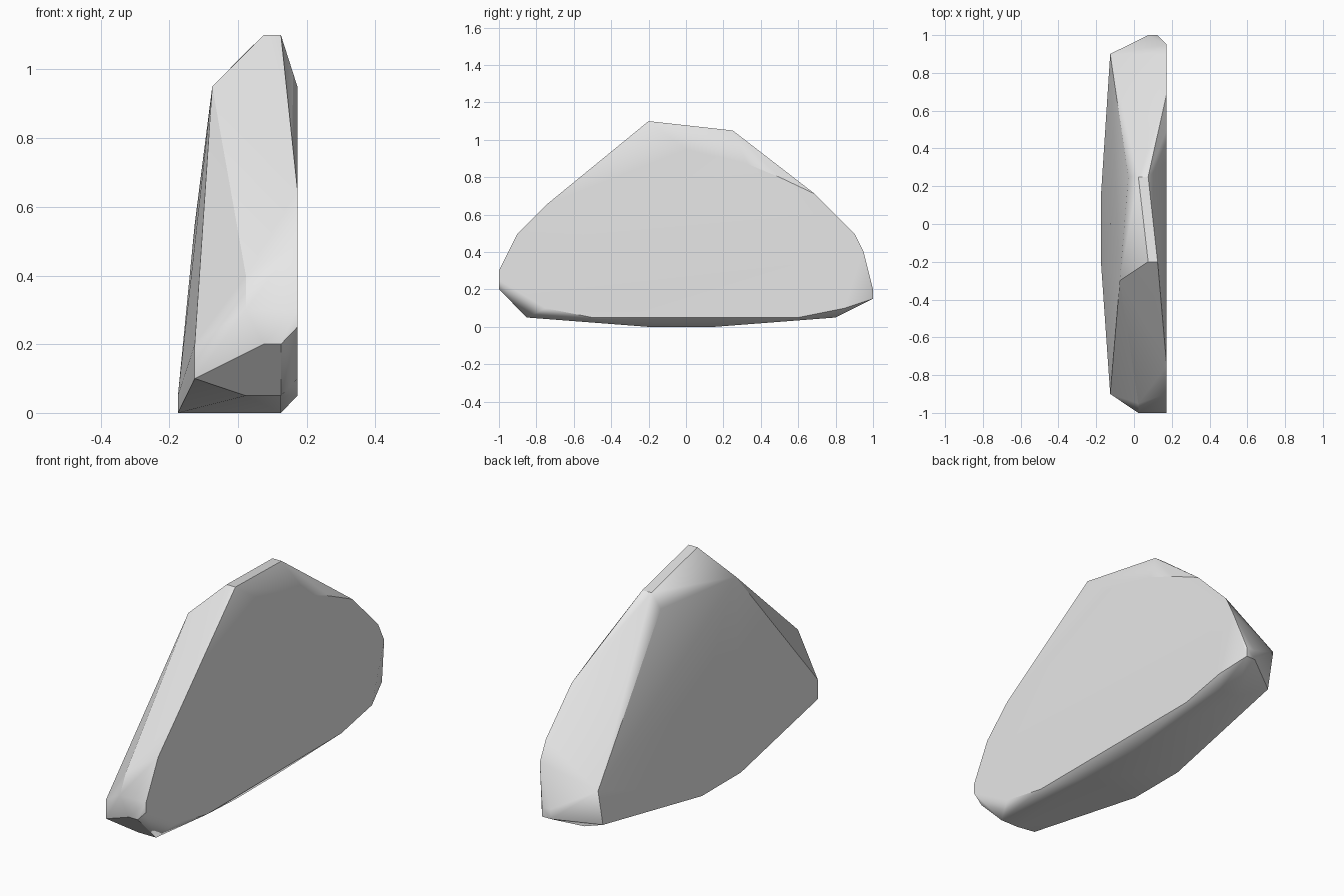
import bpy
import bmesh
import math

# Remove the default cube if the scene has it
default_cube = bpy.data.objects.get("Cube")
if default_cube is not None:
    bpy.data.objects.remove(default_cube, do_unlink=True)


def make_material(name, colour):
    material = bpy.data.materials.new(name)
    material.use_nodes = True
    material.diffuse_color = colour
    shader = material.node_tree.nodes["Principled BSDF"]
    shader.inputs["Base Color"].default_value = colour
    return material


def station(bmesh_data, x, corners):
    """Add the rock's corners in one vertical slice, in hundredths."""
    for y, z in corners:
        bmesh_data.verts.new((x / 100, y / 100, z / 100))


def finish_rock(name, bmesh_data, material):
    """Wrap the corners in a hull, merge flat facets and shade the result."""
    hull = bmesh.ops.convex_hull(bmesh_data, input=bmesh_data.verts[:])
    unused = [item for item in hull["geom_interior"] + hull["geom_unused"]
              if isinstance(item, bmesh.types.BMVert)]
    bmesh.ops.delete(bmesh_data, geom=list(set(unused)), context='VERTS')
    bmesh.ops.dissolve_limit(bmesh_data, angle_limit=math.radians(1),
                             verts=bmesh_data.verts[:],
                             edges=bmesh_data.edges[:])
    bmesh.ops.recalc_face_normals(bmesh_data, faces=bmesh_data.faces[:])
    mesh = bpy.data.meshes.new(name)
    bmesh_data.to_mesh(mesh)
    bmesh_data.free()
    mesh.materials.append(material)
    rock = bpy.data.objects.new(name, mesh)
    bpy.context.collection.objects.link(rock)
    bpy.ops.object.select_all(action='DESELECT')
    rock.select_set(True)
    bpy.context.view_layer.objects.active = rock
    bpy.ops.object.shade_smooth_by_angle(angle=math.radians(30))
    # Keep the broad split faces flat, with the shading roll on small facets
    weighted = rock.modifiers.new("broad_face_shading", 'WEIGHTED_NORMAL')
    weighted.keep_sharp = True
    return rock


stone_grey = make_material("stone_grey", (0.8, 0.8, 0.8, 1))
slab = bmesh.new()

# Broad flat left side
station(slab, 17.3, [(-75, 65), (-90, 50), (-100, 30), (-100, 25), (-75, 10),
                     (-50, 5), (60, 5), (85, 10), (95, 40), (90, 50),
                     (69, 71), (50, 80), (33, 87), (0, 95)])
# Chamfered left edge and blunt ends
station(slab, 12.5, [(-20, 110), (-100, 20), (-85, 5), (-20, 0), (15, 0),
                     (80, 5), (100, 15), (100, 20)])
# Crest and middle of the ends
station(slab, 7.5, [(-20, 110), (25, 105), (-100, 20), (100, 15), (100, 20)])
station(slab, 2.3, [(25, 105), (-100, 30), (-95, 40), (-85, 5), (80, 5)])
# Sloping shoulder
station(slab, -3, [(25, 98), (-94, 15)])
station(slab, -7.5, [(-30, 95)])
# Bulging right side and its foot
station(slab, -12.6, [(-90, 20), (-90, 10), (0, 55), (90, 31), (86, 12)])
station(slab, -17.5, [(-20, 0), (12, 0), (-20, 5), (15, 5)])

finish_rock("rock_slab", slab, stone_grey)
